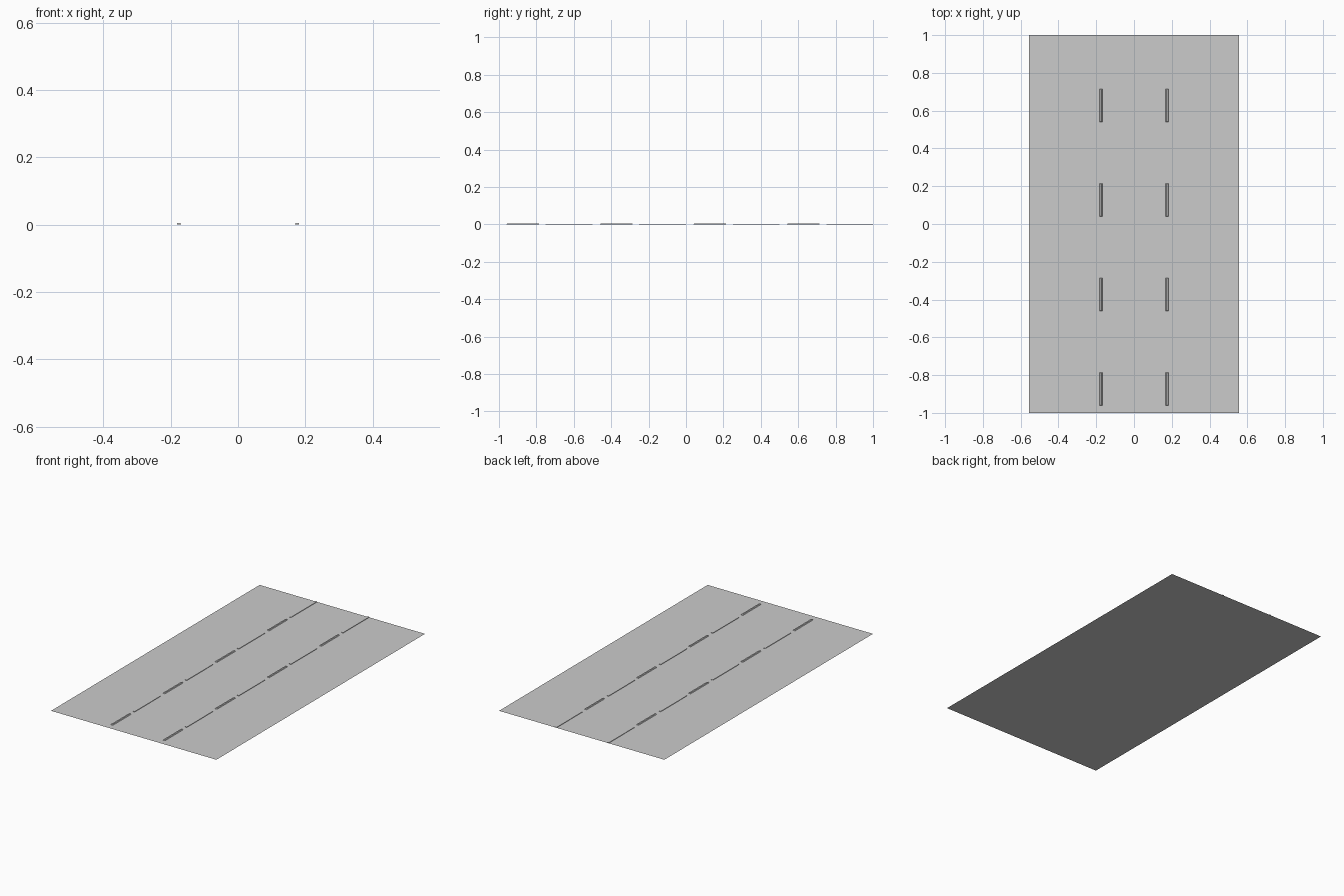
import bpy, bmesh

if "Cube" in bpy.data.objects:
    bpy.data.objects.remove(bpy.data.objects["Cube"])

HALF_W = 0.555      # half road width
LANE_X = 0.175      # lane line position
PERIOD = 0.5        # dash repeat


def make_object(name, bm):
    mesh = bpy.data.meshes.new(name)
    bm.to_mesh(mesh)
    bm.free()
    obj = bpy.data.objects.new(name, mesh)
    bpy.context.collection.objects.link(obj)
    return obj


def strip(name, x, y0, y1, width, height, inset=0.0):
    """Thin raised strip with an open bottom and optionally sloped sides."""
    bm = bmesh.new()
    rings = []
    for z, d in ((0.0, 0.0), (height, inset)):
        w = width / 2 - d
        rings.append([bm.verts.new(p) for p in (
            (x - w, y0 + d, z), (x + w, y0 + d, z),
            (x + w, y1 - d, z), (x - w, y1 - d, z))])
    low, top = rings
    bm.faces.new(top)
    for i in range(4):
        j = (i + 1) % 4
        bm.faces.new((low[i], low[j], top[j], top[i]))
    return make_object(name, bm)


# Flat road sheet
bm = bmesh.new()
bm.faces.new([bm.verts.new(p) for p in (
    (-HALF_W, -1, 0), (HALF_W, -1, 0), (HALF_W, 1, 0), (-HALF_W, 1, 0))])
make_object("road_surface", bm)

# Two rows of alternating raised and flat lane dashes
for side, x in (("left", -LANE_X), ("right", LANE_X)):
    for i in range(4):
        y = -1 + i * PERIOD
        strip(f"{side}_raised_dash_{i + 1}", x, y + 0.04, y + 0.215, 0.014, 0.005, 0.003)
        strip(f"{side}_flat_dash_{i + 1}", x, y + 0.25, y + 0.5, 0.012, 0.003)
